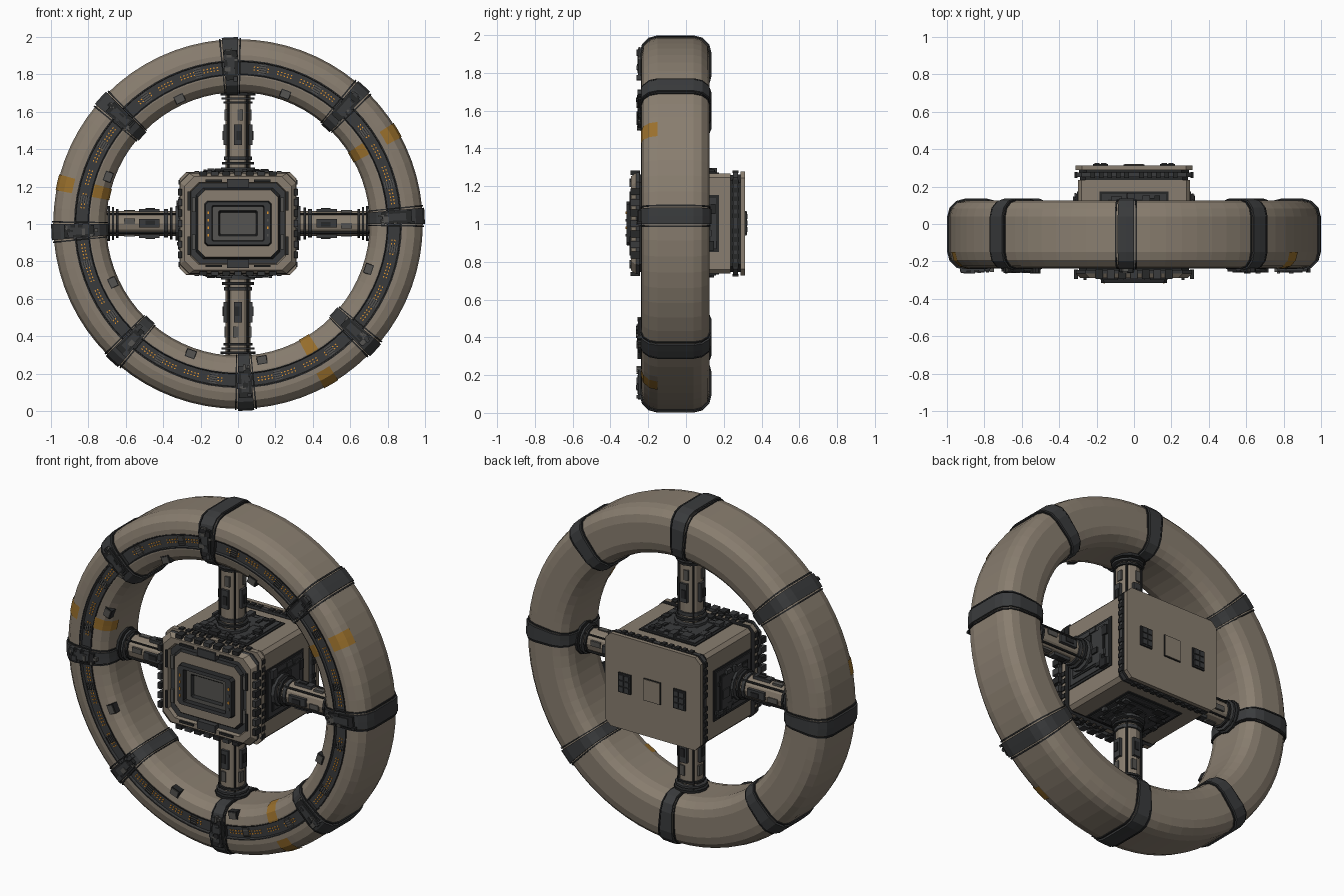
import bpy, bmesh, math, random
from mathutils import Matrix, Vector

random.seed(4)
if "Cube" in bpy.data.objects:
    bpy.data.objects.remove(bpy.data.objects["Cube"])

# Materials
TAN, DARK, BLACK, GREY, GOLD, LAMP = range(6)
MATS = []
for name, col in (("tan hull", (0.25, 0.208, 0.16)), ("dark plating", (0.042, 0.044, 0.046)),
                  ("black trim", (0.02, 0.021, 0.022)), ("grey panel", (0.09, 0.088, 0.082)),
                  ("gold patch", (0.32, 0.16, 0.025)), ("orange lamp", (0.75, 0.3, 0.03))):
    m = bpy.data.materials.new(name)
    m.use_nodes = True
    m.diffuse_color = (*col, 1)
    m.node_tree.nodes["Principled BSDF"].inputs["Base Color"].default_value = (*col, 1)
    MATS.append(m)


def finish(name, bm):
    bmesh.ops.recalc_face_normals(bm, faces=bm.faces[:])
    me = bpy.data.meshes.new(name)
    bm.to_mesh(me)
    bm.free()
    for m in MATS:
        me.materials.append(m)
    ob = bpy.data.objects.new(name, me)
    bpy.context.scene.collection.objects.link(ob)
    return ob


def paint(geom, mat):
    for f in {f for v in geom["verts"] for f in v.link_faces}:
        f.material_index = mat


def box(bm, pos, size, mat, M=Matrix()):
    T = M @ Matrix.Translation(pos) @ Matrix.Diagonal((*size, 1))
    paint(bmesh.ops.create_cube(bm, size=1, matrix=T), mat)


def tube(bm, r, z0, z1, mat, M, sides=12):
    T = M @ Matrix.Translation((0, 0, (z0 + z1) / 2))
    paint(bmesh.ops.create_cone(bm, segments=sides, radius1=r, radius2=r, depth=z1 - z0,
                                cap_ends=True, matrix=T), mat)


def scatter(bm, M, w, h, count, mats, lo=0.015, hi=0.06):
    # Small boxes strewn over a w by h patch facing local z
    for _ in range(count):
        sx, sy = random.uniform(lo, hi), random.uniform(lo, hi)
        x, y = random.uniform(-1, 1) * (w - sx) / 2, random.uniform(-1, 1) * (h - sy) / 2
        box(bm, (x, y, 0), (sx, sy, random.uniform(0.01, 0.035)), random.choice(mats), M)


def radial(deg):
    # Local x runs outward, z along the rim
    return Matrix.Translation((0, 0, 1)) @ Matrix.Rotation(-math.radians(deg), 4, 'Y')


def section(grow=0.0, trench=False):
    # Rounded box outline of the rim as (radius, y)
    c, pts = 0.085, []
    for k, (sr, sy) in enumerate(((1, -1), (1, 1), (-1, 1), (-1, -1))):
        for i in range(4):
            a = math.radians(-90 + 90 * k + 30 * i)
            pts.append((0.846 + sr * (0.142 - c) + (c + grow) * math.cos(a),
                        -0.055 + sy * (0.18 - c) + (c + grow) * math.sin(a)))
    if trench:
        pts += [(0.8, -0.235), (0.803, -0.222), (0.867, -0.222), (0.87, -0.235)]
    return pts


def sweep(bm, prof, a0, a1, steps, mat, closed=True):
    full = a1 - a0 >= 360
    rows = []
    for i in range(steps if full else steps + 1):
        M = radial(a0 + (a1 - a0) * i / steps)
        rows.append([bm.verts.new(M @ Vector((r, y, 0))) for r, y in prof])
    n = len(prof)
    for i in range(steps):
        p, q = rows[i], rows[(i + 1) % len(rows)]
        for j in range(n if closed else n - 1):
            f = bm.faces.new((p[j], p[(j + 1) % n], q[(j + 1) % n], q[j]))
            f.material_index = mat(j) if callable(mat) else mat
    if closed and not full:
        for row in (rows[0], rows[-1]):
            bm.faces.new(row).material_index = mat


def bar(r0, r1, y0, y1):
    return [(r0, y0), (r1, y0), (r1, y1), (r0, y1)]


# Habitat ring with a dark channel on the front
bm = bmesh.new()
sweep(bm, section(0, True), 0, 360, 72, lambda j: DARK if 16 <= j <= 18 else TAN)
finish("ring_hull", bm)

bm = bmesh.new()
for r in (0.795, 0.871):
    sweep(bm, bar(r, r + 0.006, -0.239, -0.22), 0, 360, 72, BLACK)
finish("channel_rails", bm)

# Gold patches on both front corners of the rim
bm = bmesh.new()
for a in (28, 164.5, 297.7):
    sec = section(0.004)
    sweep(bm, sec[0:4], a, a + 5, 2, GOLD, False)
    sweep(bm, sec[12:16] + [(0.797, -0.239)], a, a + 5, 2, GOLD, False)
finish("gold_patches", bm)

# Eight clamp bands with front blocks
bm = bmesh.new()
for k in range(8):
    a = 45 * k
    sweep(bm, section(0.011), a, a + 5, 2, DARK)
    for b in (a - 0.9, a + 5.4):
        sweep(bm, section(0.006), b, b + 0.5, 1, BLACK)
    sweep(bm, bar(0.77, 0.93, -0.253, -0.2), a + 0.4, a + 4.6, 2, BLACK)
    sweep(bm, bar(0.8, 0.9, -0.258, -0.2), a + 1.2, a + 3.8, 2, DARK)
    M = radial(a + 2.5) @ Matrix.Translation((0.845, -0.247, 0)) @ Matrix.Rotation(math.pi / 2, 4, 'X')
    scatter(bm, M, 0.2, 0.09, 12, (DARK, BLACK, GREY), 0.008, 0.035)
finish("clamp_bands", bm)

# Window lamps, hatches and small boxes along the channel
lamps, hatches = bmesh.new(), bmesh.new()
for k in range(8):
    for i in range(28):
        a = 45 * k + 7.5 + i * 1.26
        if i % 7 > 4:
            continue
        for r in (0.828, 0.843):
            box(lamps, (r, -0.223, 0), (0.006, 0.006, 0.008), LAMP, radial(a))
    for a in (45 * k + 14.8, 45 * k + 36):
        box(hatches, (0.835, -0.224, 0), (0.05, 0.012, 0.04), GREY, radial(a))
        for i in range(4):
            box(hatches, (0.817 + i * 0.012, -0.23, 0), (0.004, 0.006, 0.038), BLACK, radial(a))
for a in (70, 115, 160, 205, 250, 280, 341):
    box(hatches, (0.738, -0.212, 0), (0.045, 0.04, 0.055), BLACK, radial(a))
    box(hatches, (0.738, -0.216, 0), (0.035, 0.04, 0.045), GREY, radial(a))
finish("channel_lamps", lamps)
finish("channel_hatches", hatches)

# Hub: cut-corner outlines lofted from the front bay to the back (half width, half height, cut, y, colour)
OUTLINES = (
    (.095, .058, .005, -.275, GREY), (.105, .068, .005, -.29, BLACK), (.135, .09, .005, -.29, GREY),
    (.14, .095, .005, -.315, BLACK), (.175, .115, .015, -.315, DARK), (.18, .12, .015, -.285, BLACK),
    (.215, .18, .04, -.285, TAN), (.225, .19, .04, -.27, BLACK), (.25, .215, .045, -.27, DARK),
    (.255, .22, .045, -.29, TAN), (.285, .25, .05, -.29, TAN), (.31, .268, .05, -.265, TAN),
    (.31, .27, .05, -.245, DARK))
bm = bmesh.new()
rows = list(OUTLINES)


def rib(w, h, cut, y0, y1, mat):
    rows.extend(((w, h, cut, y0, mat), (w, h, cut, y1, mat)))


rib(.295, .258, .04, -.245, -.225, BLACK)
rib(.311, .272, .03, -.225, -.195, TAN)
rib(.29, .257, .03, -.195, -.18, BLACK)
rib(.3, .264, .02, -.18, .235, TAN)
rib(.29, .257, .03, .235, .25, BLACK)
rib(.311, .272, .03, .25, .275, DARK)
rib(.295, .258, .04, .275, .288, BLACK)
rib(.312, .275, .035, .288, .312, TAN)
prev = None
for w, h, c, y, mat in rows:
    corners = ((w - c, h), (w, h - c), (w, c - h), (w - c, -h), (c - w, -h), (-w, c - h), (-w, h - c), (c - w, h))
    loop = [bm.verts.new((x, y, 1.003 + z)) for x, z in corners]
    if prev is None:
        bm.faces.new(loop).material_index = mat
    else:
        for j in range(8):
            bm.faces.new((prev[j], prev[j - 1], loop[j - 1], loop[j])).material_index = mat
    prev = loop
bm.faces.new(prev).material_index = TAN
finish("hub_body", bm)

# Hub front fittings: edge clips, corner rails and bay lamps
bm = bmesh.new()
for s in (-1, 1):
    for i in range(7):
        t = (i - 3) * 0.062
        box(bm, (t, -0.268, 1.003 + s * 0.268), (0.04, 0.05, 0.022), (BLACK, DARK)[i % 2])
        box(bm, (s * 0.31, -0.268, 1.003 + t * 0.9), (0.022, 0.05, 0.036), (BLACK, DARK)[i % 2])
    box(bm, (0, -0.285, 1.003 + s * 0.215), (0.12, 0.03, 0.045), DARK)
    for q in (-1, 1):
        box(bm, (q * 0.13, -0.285, 1.003 + s * 0.228), (0.09, 0.03, 0.012), BLACK)
        box(bm, (s * 0.262, -0.285, 1.003 + q * 0.12), (0.014, 0.03, 0.1), BLACK)
        box(bm, (s * 0.236, -0.272, 1.003 + q * 0.1), (0.02, 0.02, 0.08), GREY)
    for i in range(4):
        box(bm, (s * 0.16, -0.316, 0.94 + i * 0.04), (0.008, 0.006, 0.014), LAMP if s < 0 or i % 2 else GREY)
finish("hub_front_fittings", bm)

# Back plate fittings
bm = bmesh.new()
box(bm, (0, 0.313, 1.005), (0.11, 0.012, 0.13), BLACK)
box(bm, (0, 0.316, 1.005), (0.104, 0.012, 0.124), TAN)
for s in (-1, 1):
    box(bm, (s * 0.18, 0.314, 1.005), (0.08, 0.014, 0.115), BLACK)
    for i in range(3):
        for q in (-1, 1):
            box(bm, (s * 0.18 + q * 0.018, 0.318, 0.97 + i * 0.035), (0.028, 0.016, 0.026), DARK)
finish("hub_back_fittings", bm)

# Side panels and spokes, repeated up, right, down and left
panels, spokes = bmesh.new(), bmesh.new()
for k in range(4):
    side = k % 2
    M = Matrix.Translation((0, 0, 1.003)) @ Matrix.Rotation(k * math.pi / 2, 4, 'Y')
    top, w = (0.3, 0.3) if side else (0.264, 0.37)
    for grow, lift, mat in ((0, 0.006, BLACK), (-0.03, 0.011, DARK), (-0.09, 0.016, BLACK), (-0.11, 0.02, DARK)):
        box(panels, (0, 0, top), (w + grow, 0.35 + grow, 2 * lift), mat, M)
    scatter(panels, M @ Matrix.Translation((0, 0, top + 0.012)), w, 0.34, 14 if side else 45, (DARK, BLACK, DARK))
    for s in (-1, 1):
        for y in (-0.21, 0.262):
            for i in range(5):
                box(panels, (s * (0.04 + i * 0.045), y, top + 0.01), (0.025, 0.03, 0.014), BLACK, M)

    # Spoke shaft, flanges, collars and pipes
    S = M @ Matrix.Translation((0, -0.05, 0))
    tube(spokes, 0.066, top, 0.73, TAN, S)
    for z, r, t, mat in ((top + 0.015, 0.092, 0.02, DARK), (top + 0.05, 0.086, 0.014, BLACK),
                         (top + 0.075, 0.076, 0.02, DARK), (0.64, 0.078, 0.012, BLACK),
                         (0.662, 0.088, 0.012, DARK), (0.685, 0.094, 0.014, BLACK), (0.708, 0.088, 0.03, DARK)):
        tube(spokes, r, z, z + t, mat, S)
    for j in range(4):
        R = S @ Matrix.Rotation(j * math.pi / 2, 4, 'Z')
        box(spokes, (0.067, 0, 0.475), (0.022, 0.045, 0.11), DARK, R)
        box(spokes, (0.07, 0.004, 0.47), (0.026, 0.026, 0.05), BLACK, R)
        box(spokes, (0.064, 0.012, 0.58), (0.014, 0.03, 0.06), GREY, R)
        tube(spokes, 0.006, top, 0.7, BLACK, R @ Matrix.Translation((0.05, 0.05, 0)), 6)
finish("hub_side_panels", panels)
finish("spokes", spokes)
